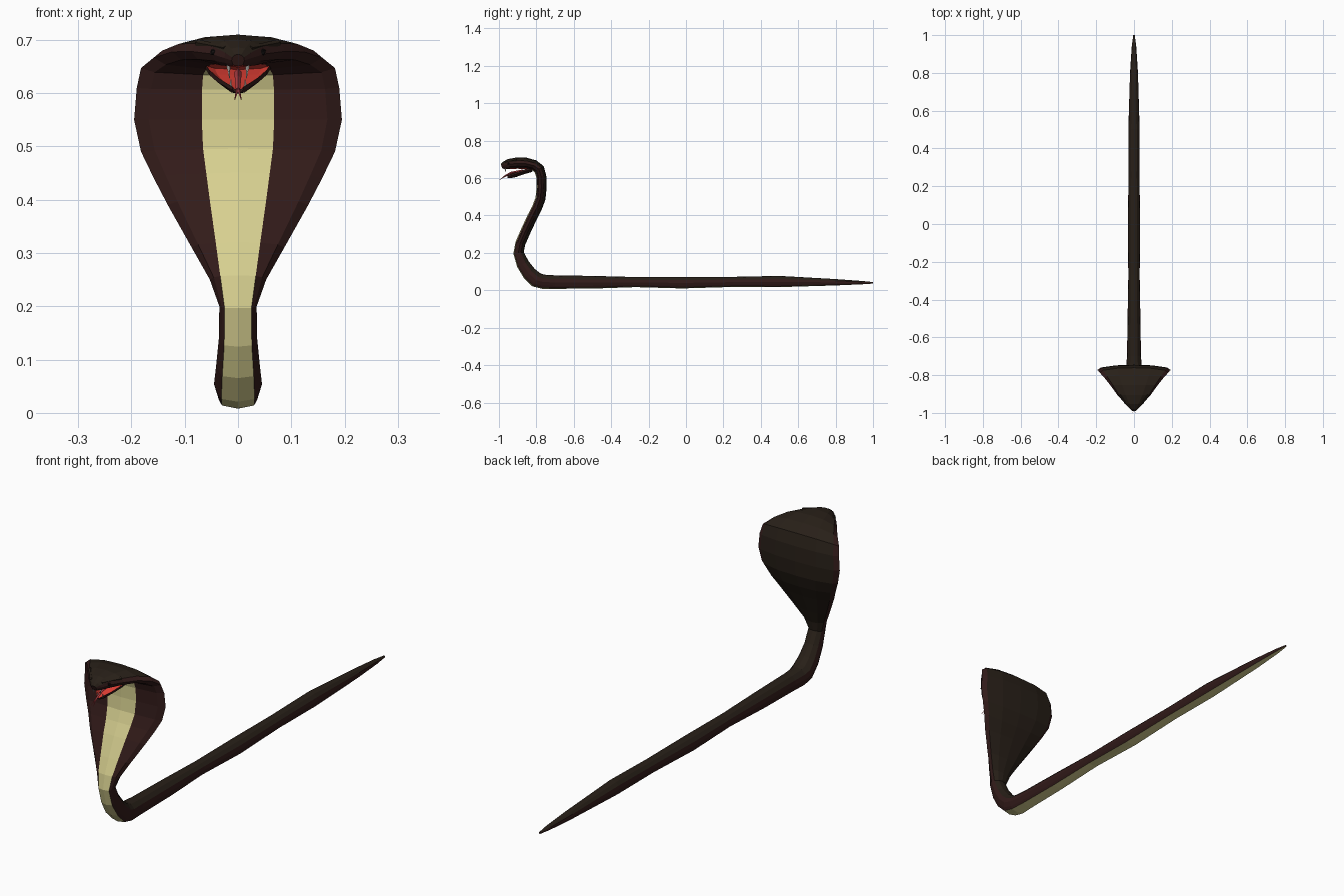
import bpy, bmesh, math
from mathutils import Vector

if "Cube" in bpy.data.objects:
    bpy.data.objects.remove(bpy.data.objects["Cube"])


def mat(name, rgb):
    m = bpy.data.materials.new(name)
    m.diffuse_color = (*rgb, 1)
    m.use_nodes = True
    m.node_tree.nodes["Principled BSDF"].inputs["Base Color"].default_value = m.diffuse_color
    return m


BACK = mat("back_scales", (0.021, 0.014, 0.009))
SIDE = mat("side_scales", (0.032, 0.011, 0.010))
BELLY = mat("belly_scales", (0.68, 0.63, 0.28))
RED = mat("mouth_lining", (0.75, 0.05, 0.035))
TONGUE = mat("tongue_flesh", (0.42, 0.05, 0.06))
WHITE = mat("tooth_white", (0.85, 0.82, 0.75))
BLACK = mat("eye_black", (0.006, 0.005, 0.005))


def finish(name, bm, mats):
    bmesh.ops.recalc_face_normals(bm, faces=bm.faces)
    me = bpy.data.meshes.new(name)
    bm.to_mesh(me)
    bm.free()
    for m in mats:
        me.materials.append(m)
    ob = bpy.data.objects.new(name, me)
    bpy.context.collection.objects.link(ob)
    return ob


def loft(name, stations, ring, colour, mats):
    """Skin mirrored half-rings placed square to a path in the y-z plane."""
    bm = bmesh.new()
    rows = []
    for i, (y, z, w, d) in enumerate(stations):
        a, b = stations[max(i - 1, 0)], stations[min(i + 1, len(stations) - 1)]
        t = Vector((b[0] - a[0], b[1] - a[1])).normalized()
        half = ring(w, d)
        full = half + [(-x, n) for x, n in half[-2:0:-1]]
        rows.append([bm.verts.new((x, y + t.y * n, z - t.x * n)) for x, n in full])
    count = len(rows[0])
    for i in range(len(rows) - 1):
        for k in range(count):
            j = (k + 1) % count
            f = bm.faces.new((rows[i][k], rows[i][j], rows[i + 1][j], rows[i + 1][k]))
            f.material_index = colour(i, min(k, count - 1 - k))
    for end in (rows[0], rows[-1]):
        bm.faces.new(end).material_index = 1
    return finish(name, bm, mats)


def spike(name, a, b, r1, r2, m, sides=4):
    """Thin tapered rod from a to b."""
    a, b = Vector(a), Vector(b)
    bm = bmesh.new()
    bmesh.ops.create_cone(bm, cap_ends=True, segments=sides, radius1=r1, radius2=r2,
                          depth=(b - a).length)
    ob = finish(name, bm, [m])
    ob.location = (a + b) / 2
    ob.rotation_euler = (b - a).to_track_quat('Z', 'Y').to_euler()
    return ob


# Body, hood and upper head: y, z, half width, half thickness
body = [
    (1.0, .04, .004, .004), (.94, .041, .012, .009), (.8, .043, .021, .017),
    (.5, .047, .030, .030), (.25, .045, .029, .027), (-.02, .041, .033, .031),
    (-.27, .044, .030, .027), (-.5, .043, .034, .034), (-.7, .044, .037, .036),
    (-.765, .046, .042, .038), (-.80, .056, .045, .041), (-.838, .09, .041, .038),
    (-.872, .14, .036, .034), (-.895, .20, .035, .028), (-.886, .25, .053, .027),
    (-.860, .31, .087, .027), (-.823, .39, .132, .027), (-.797, .44, .158, .027),
    (-.778, .49, .182, .027), (-.772, .55, .195, .027), (-.774, .61, .190, .027),
    (-.785, .648, .182, .029), (-.812, .668, .158, .029), (-.855, .679, .124, .030),
    (-.905, .680, .088, .030), (-.948, .675, .050, .027), (-.974, .667, .026, .020),
    (-.986, .662, .012, .012)]


def body_ring(w, d):
    b = min(.72 * w, .02 + .25 * w, .068)
    return [(0, d), (.5 * w, .88 * d), (.9 * w, .45 * d), (w, -.05 * d),
            (.86 * w, -.55 * d), (b, -.85 * d), (0, -d)]


def body_colour(i, k):
    if k == 5:
        return 2 if i < 22 else 3
    return 0 if k < 2 else 1


loft("body_hood_and_head", body, body_ring, body_colour, [BACK, SIDE, BELLY, RED])

# Open lower jaw
jaw = [(-.825, .645, .062, .012), (-.87, .632, .054, .012), (-.91, .618, .038, .012),
       (-.94, .609, .021, .010), (-.954, .606, .010, .006)]
loft("lower_jaw", jaw,
     lambda w, d: [(0, .2 * d), (.72 * w, .3 * d), (w, d), (w, .2 * d), (.6 * w, -.8 * d), (0, -d)],
     lambda i, k: 2 if k < 2 else (1 if k < 4 else 0), [BACK, SIDE, RED])

# Forked tongue
spike("tongue_base", (0, -.87, .640), (0, -.935, .628), .007, .006, TONGUE)
spike("tongue_middle", (0, -.935, .628), (0, -.975, .607), .006, .004, TONGUE)

# Paired parts
for side, s in (("left", -1), ("right", 1)):
    spike("tongue_fork_" + side, (s * .001, -.973, .608), (s * .006, -.998, .588), .003, .0008, TONGUE)
    spike("fang_" + side, (s * .018, -.967, .652), (s * .016, -.962, .628), .004, .0005, WHITE, 5)
    spike("lower_tooth_" + side, (s * .014, -.942, .612), (s * .013, -.946, .626), .003, .0005, WHITE, 5)
    bm = bmesh.new()
    bmesh.ops.create_icosphere(bm, subdivisions=1, radius=.008)
    eye = finish("eye_" + side, bm, [BLACK])
    eye.location = (s * .045, -.947, .677)
    # Brow ridge running back from the snout over the eye
    spike("brow_" + side, (s * .024, -.966, .684), (s * .075, -.905, .693), .005, .008, BACK, 5)
